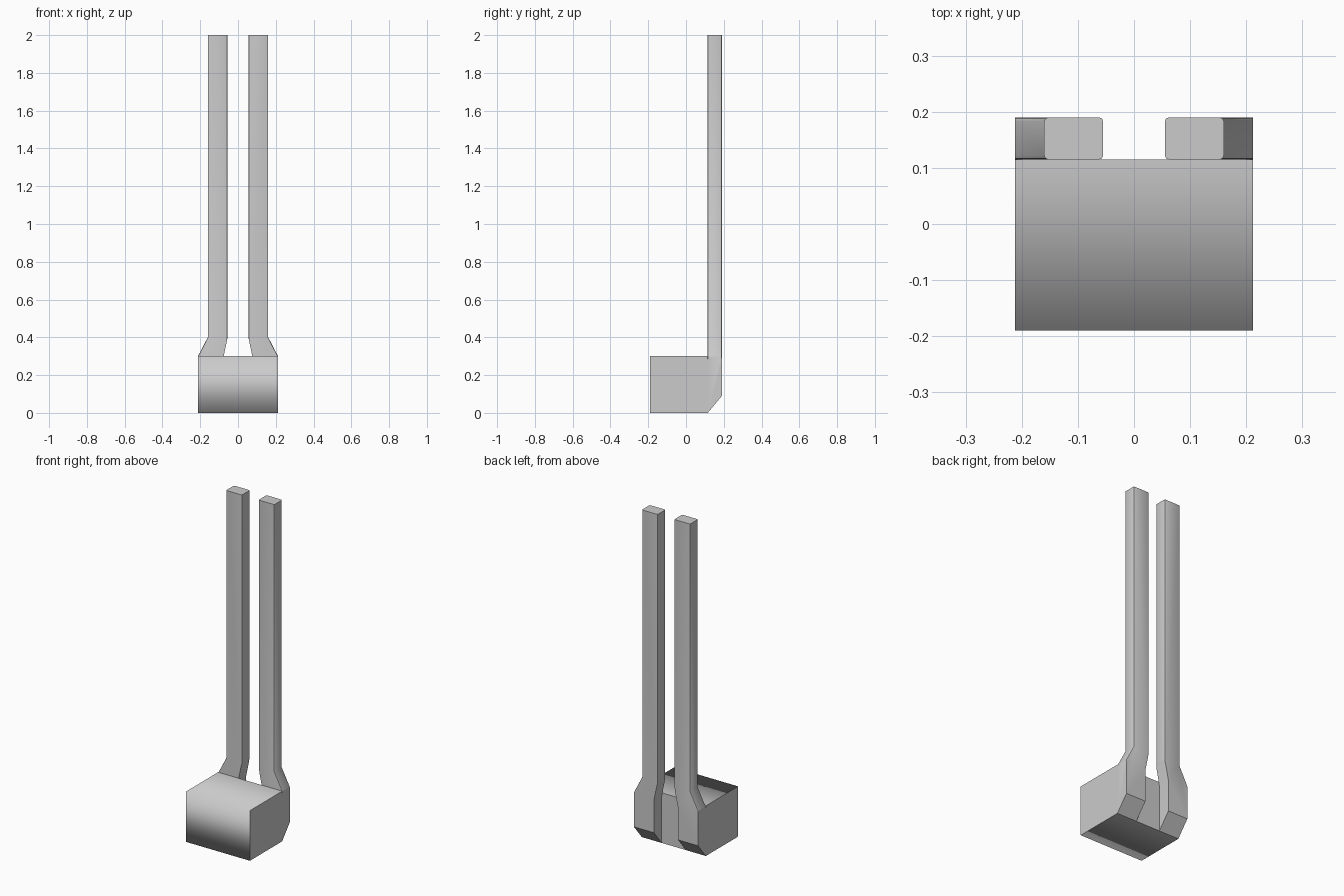
import bpy
import bmesh

cube = bpy.data.objects.get("Cube")
if cube:
    bpy.data.objects.remove(cube, do_unlink=True)

GREY = (0.6, 0.6, 0.6, 1.0)
mat = bpy.data.materials.new("plain_grey")
mat.use_nodes = True
mat.diffuse_color = GREY
mat.node_tree.nodes["Principled BSDF"].inputs["Base Color"].default_value = GREY

WIDTH, DEPTH, JOIN = 0.212, 0.19, 0.115


def finish(name, bm):
    bmesh.ops.recalc_face_normals(bm, faces=bm.faces)
    mesh = bpy.data.meshes.new(name)
    bm.to_mesh(mesh)
    bm.free()
    mesh.materials.append(mat)
    obj = bpy.data.objects.new(name, mesh)
    bpy.context.collection.objects.link(obj)
    return obj


# Block: front rolls softly into top and bottom, other edges are crisp
bm = bmesh.new()
bmesh.ops.create_cube(bm, size=1)
for v in bm.verts:
    v.co.x *= 2 * WIDTH
    v.co.y = -DEPTH if v.co.y < 0 else JOIN
    v.co.z = 0.3 if v.co.z > 0 else 0
for f in bm.faces:
    f.smooth = True
for e in bm.edges:
    a, b = (v.co for v in e.verts)
    e.smooth = a.z == b.z and a.y == b.y and a.y < 0
finish("base_block", bm)

# Post: cranked outline pushed backward, with a sloped heel under the block
OUTLINE = [(0.055, 2), (0.16, 2), (0.16, 0.4), (WIDTH, 0.3), (WIDTH, 0),
           (0.08, 0), (0.08, 0.28), (0.055, 0.4)]


def post(name, side):
    bm = bmesh.new()
    front = bm.faces.new([bm.verts.new((side * x, JOIN, z)) for x, z in OUTLINE])
    grown = bmesh.ops.extrude_face_region(bm, geom=[front], use_keep_orig=True)
    for v in grown["geom"]:
        if isinstance(v, bmesh.types.BMVert):
            v.co.y = DEPTH
            v.co.z = max(v.co.z, 0.09)
    # Soften the long edges only
    soft = []
    for e in bm.edges:
        a, b = (v.co for v in e.verts)
        upright = a.y == b.y and abs(a.z - b.z) > 0.01
        hidden = a.y < DEPTH and min(a.z, b.z) < 0.29
        if upright and not hidden:
            soft.append(e)
    bmesh.ops.bevel(bm, geom=soft, offset=0.007, segments=2, profile=0.5,
                    affect='EDGES', clamp_overlap=True)
    obj = finish(name, bm)
    bpy.ops.object.select_all(action='DESELECT')
    bpy.context.view_layer.objects.active = obj
    obj.select_set(True)
    bpy.ops.object.shade_smooth_by_angle(angle=0.6)


post("left_post", 1)
post("right_post", -1)
